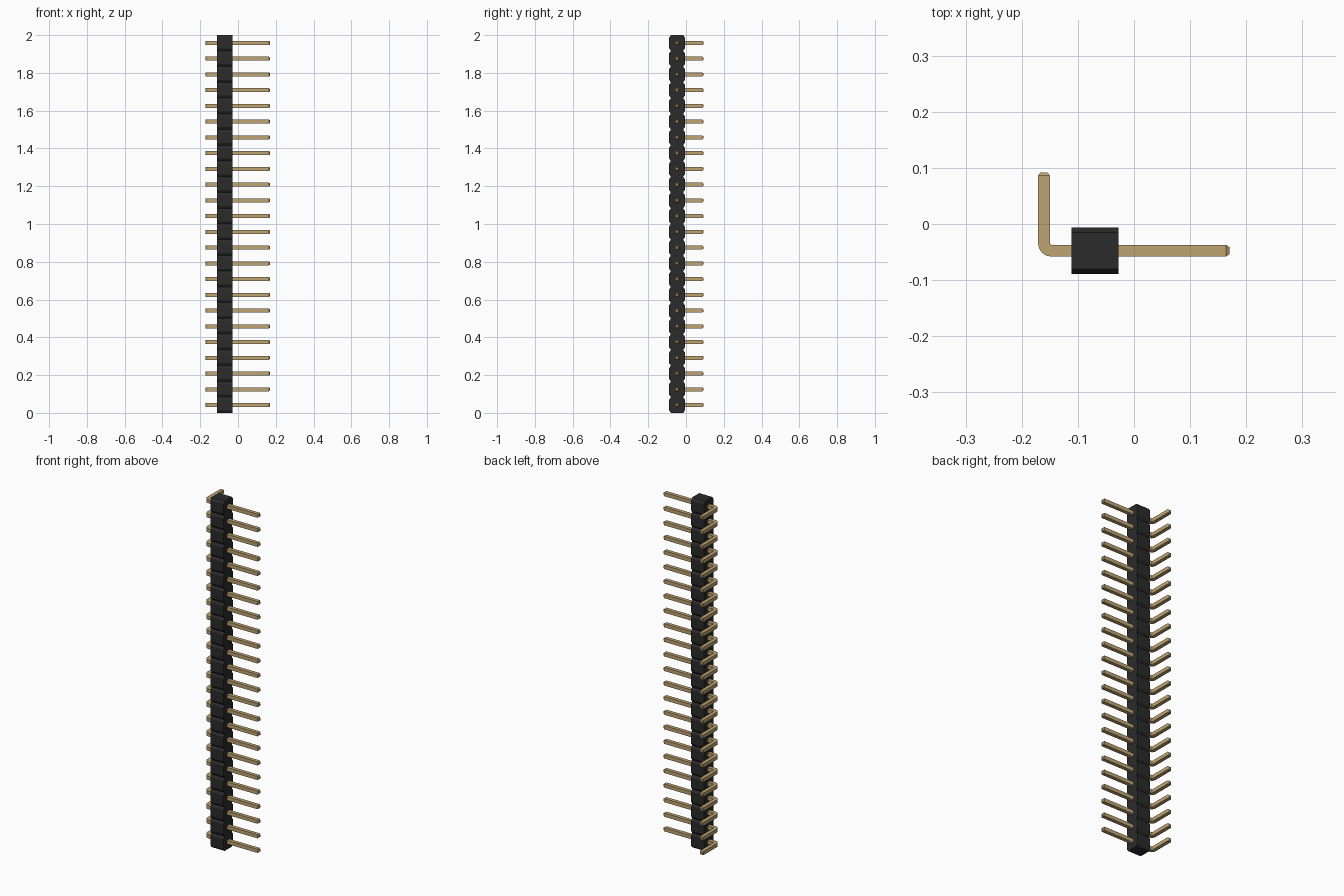
import bpy, bmesh
from math import pi, sin, cos, radians
from mathutils import Vector

cube = bpy.data.objects.get("Cube")
if cube:
    bpy.data.objects.remove(cube)

COUNT = 24
PITCH = 2 / COUNT
HALF = 0.0105                      # half the pin thickness
PIN_Y, BEND_X = -0.0475, -0.1605   # centre lines of the two pin legs


def material(name, colour):
    mat = bpy.data.materials.new(name)
    mat.use_nodes = True
    mat.diffuse_color = (*colour, 1)
    mat.node_tree.nodes["Principled BSDF"].inputs["Base Color"].default_value = (*colour, 1)
    return mat


def finish(bm, name, mat):
    bmesh.ops.recalc_face_normals(bm, faces=bm.faces)
    mesh = bpy.data.meshes.new(name)
    bm.to_mesh(mesh)
    bm.free()
    mesh.materials.append(mat)
    obj = bpy.data.objects.new(name, mesh)
    bpy.context.collection.objects.link(obj)
    return obj


black = material("black plastic", (0.024, 0.024, 0.024))
gold = material("dull gold", (0.52, 0.37, 0.17))

# Housing: row of chamfered blocks drawn as one side profile, extruded along x
left, right, front, back = -0.111, -0.028, -0.089, -0.006
cut_y, cut_z = 0.009, 0.013
side = []
for i in range(COUNT):
    low, high = i * PITCH, (i + 1) * PITCH
    side += [(0, low + cut_z), (0, high - cut_z), (cut_y, high)]
rear = [(back - inset, z) for inset, z in [(cut_y, 0)] + side]
fore = [(front + inset, z) for inset, z in [(cut_y, 0)] + side]
bm = bmesh.new()
face = bm.faces.new([bm.verts.new((left, y, z)) for y, z in rear + fore[::-1]])
extruded = bmesh.ops.extrude_face_region(bm, geom=[face])["geom"]
bmesh.ops.translate(bm, vec=(right - left, 0, 0),
                    verts=[g for g in extruded if isinstance(g, bmesh.types.BMVert)])
finish(bm, "housing", black)

# Pin path: (centre, sideways direction, end scale), straight leg, bend, short leg
radius = HALF + 0.003
sections = [(Vector((0.17, PIN_Y, 0)), Vector((0, 1, 0)), 0.6),
            (Vector((0.164, PIN_Y, 0)), Vector((0, 1, 0)), 1)]
for step in range(7):
    angle = step / 6 * pi / 2
    inward = Vector((sin(angle), cos(angle), 0))
    pivot = Vector((BEND_X + radius, PIN_Y + radius, 0))
    sections.append((pivot - inward * radius, inward, 1))
sections += [(Vector((BEND_X, 0.086, 0)), Vector((1, 0, 0)), 1),
             (Vector((BEND_X, 0.092, 0)), Vector((1, 0, 0)), 0.6)]

# Pin mesh: square rings joined along the path, capped at both tapered tips
bm = bmesh.new()
rings = []
for centre, across, scale in sections:
    rings.append([bm.verts.new(centre + (across * a + Vector((0, 0, b))) * HALF * scale)
                  for a, b in ((-1, -1), (1, -1), (1, 1), (-1, 1))])
for one, two in zip(rings, rings[1:]):
    for k in range(4):
        n = (k + 1) % 4
        bm.faces.new((one[k], one[n], two[n], two[k]))
bm.faces.new(rings[0])
bm.faces.new(rings[-1])
pin = finish(bm, "pin_1", gold)
bpy.ops.object.select_all(action='DESELECT')
pin.select_set(True)
bpy.context.view_layer.objects.active = pin
bpy.ops.object.shade_smooth_by_angle(angle=radians(30))

# Repeat the pin up the housing
pin.location.z = PITCH / 2
for i in range(1, COUNT):
    copy = pin.copy()
    copy.name = f"pin_{i + 1}"
    copy.location.z = PITCH * (i + 0.5)
    bpy.context.collection.objects.link(copy)
